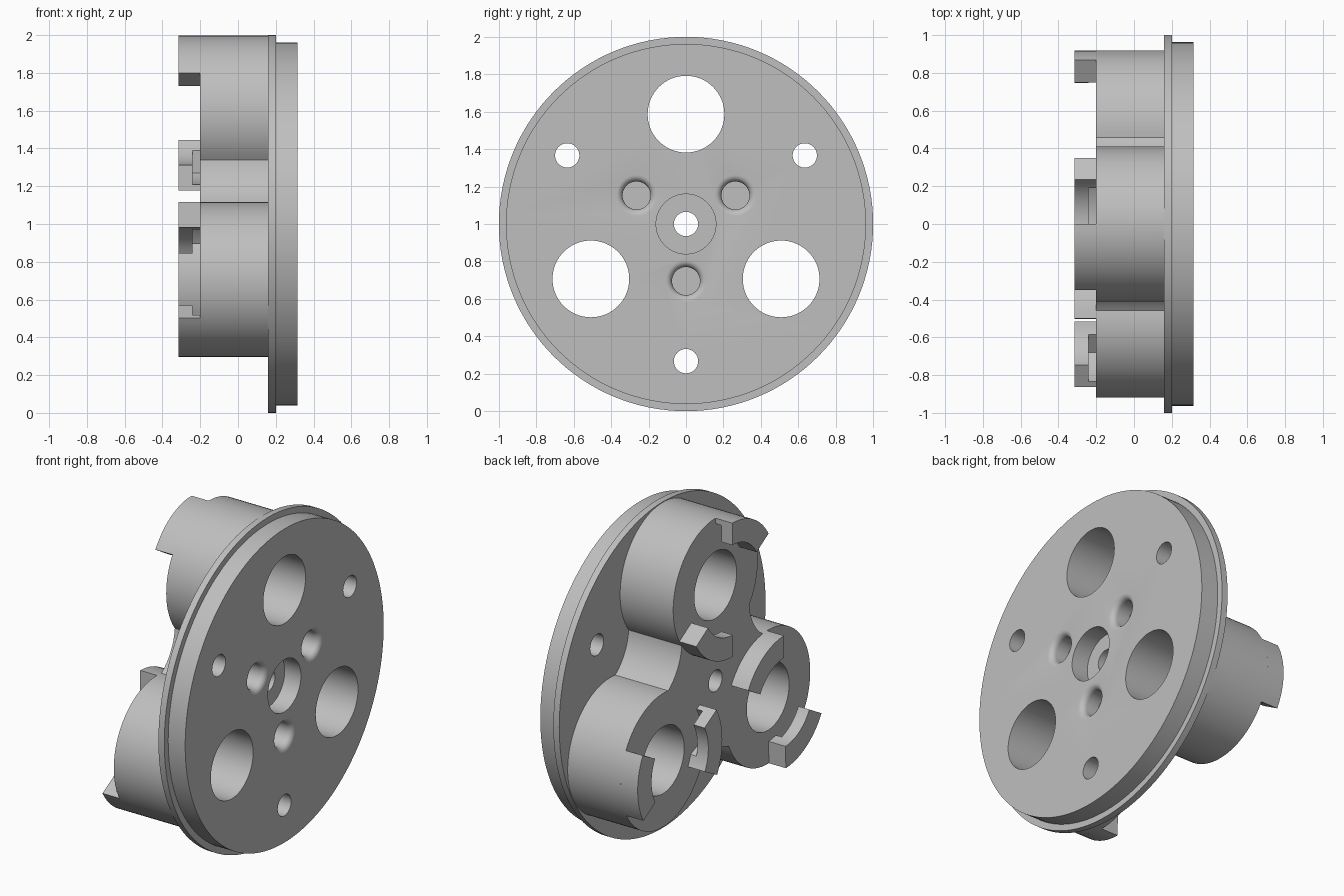
import bpy, bmesh
from math import sin, cos, radians, pi

if "Cube" in bpy.data.objects:
    bpy.data.objects.remove(bpy.data.objects["Cube"], do_unlink=True)

grey = bpy.data.materials.new("light_grey")
grey.use_nodes = True
GREY = (0.52, 0.52, 0.52, 1)
grey.diffuse_color = GREY
grey.node_tree.nodes["Principled BSDF"].inputs["Base Color"].default_value = GREY

AXIS = 1.0          # height of the main axis, which runs along x
BOSS_DIST, BOSS_R = 0.587, 0.41
SCREW_DIST = 0.733


def polar(dist, deg, centre=(0, 0)):
    return (centre[0] + dist * cos(radians(deg)), centre[1] + dist * sin(radians(deg)))


def arc(centre, r, a0, a1, n):
    return [polar(r, a0 + (a1 - a0) * i / n, centre) for i in range(n + 1)]


def loft(name, rings):
    """Capped solid through rings of (x, outline) stacked along x."""
    bm = bmesh.new()
    loops = [[bm.verts.new((x, y, z + AXIS)) for y, z in outline] for x, outline in rings]
    n = len(loops[0])
    for a, b in zip(loops, loops[1:]):
        for i in range(n):
            j = (i + 1) % n
            bm.faces.new((a[i], a[j], b[j], b[i]))
    bm.faces.new(loops[0])
    bm.faces.new(loops[-1])
    bmesh.ops.recalc_face_normals(bm, faces=bm.faces)
    mesh = bpy.data.meshes.new(name)
    bm.to_mesh(mesh)
    bm.free()
    mesh.materials.append(grey)
    obj = bpy.data.objects.new(name, mesh)
    bpy.context.collection.objects.link(obj)
    return obj


def turned(name, profile, centre=(0, 0), n=64):
    """Round solid from (x, radius) pairs."""
    return loft(name, [(x, arc(centre, r, 0, 360 - 360 / n, n - 1)) for x, r in profile])


def combine(target, tool, operation):
    mod = target.modifiers.new("bool", 'BOOLEAN')
    mod.operation, mod.solver, mod.object = operation, 'EXACT', tool
    bpy.context.view_layer.objects.active = target
    bpy.ops.object.modifier_apply(modifier=mod.name)
    bpy.data.objects.remove(tool, do_unlink=True)


# Round plate with a thin wider rim
body = turned("carrier_body", [(0.16, 1.0), (0.2, 1.0), (0.2, 0.962), (0.315, 0.962)], n=128)

# Three bosses joined by concave webs
outline = []
for k in range(3):
    turn = 120 * k
    outline += arc(polar(BOSS_DIST, 90 + turn), BOSS_R, -37.1 + turn, 217.1 + turn, 56)
    outline += arc(polar(SCREW_DIST, 150 + turn), 0.309, 355 + turn, 305 + turn, 14)[1:-1]
combine(body, loft("boss_block", [(-0.2, outline), (0.18, outline)]), 'UNION')

# Through holes, screw holes and blind pin holes, three of each
for k in range(3):
    turn = 120 * k
    combine(body, turned("bore", [(-0.5, 0.205), (0.5, 0.205)], polar(BOSS_DIST, 90 + turn)), 'DIFFERENCE')
    combine(body, turned("screw_hole", [(-0.5, 0.065), (0.5, 0.065)],
                         polar(SCREW_DIST, 30 + turn), 40), 'DIFFERENCE')
    lip = 0.035
    flare = [(0.315 - lip + lip * sin(t * pi / 12), 0.075 + lip * (1 - cos(t * pi / 12)))
             for t in range(7)]
    pin = [(0.2, 0.075)] + flare + [(0.4, 0.075 + lip)]
    combine(body, turned("pin_hole", pin, polar(0.305, 30 + turn), 40), 'DIFFERENCE')

# Stepped centre hole
combine(body, turned("centre_hole", [(-0.5, 0.065), (0.205, 0.065), (0.205, 0.16), (0.5, 0.16)]), 'DIFFERENCE')

# Two undercut bayonet lugs on each boss
for k in range(3):
    c = polar(BOSS_DIST, 90 + 120 * k)
    for half in (0, 180):
        start = 90 + 120 * k + half
        shape = arc(c, BOSS_R, start, start + 58.7, 14) + arc(c, 0.275, start + 58.7, start, 14)
        lug = loft("bayonet_lug_%d%s" % (k + 1, "b" if half else "a"),
                   [(-0.315, shape), (-0.2, shape)])
        groove = arc(c, 0.377, start - 8, start + 33, 12) + [polar(0.268, start + 45, c), c]
        combine(lug, loft("groove", [(-0.24, groove), (-0.15, groove)]), 'DIFFERENCE')
        lug.select_set(True)
        bpy.context.view_layer.objects.active = lug

# Smooth the curved walls, keep the machined edges sharp
body.select_set(True)
bpy.ops.object.shade_smooth_by_angle(angle=radians(25))
